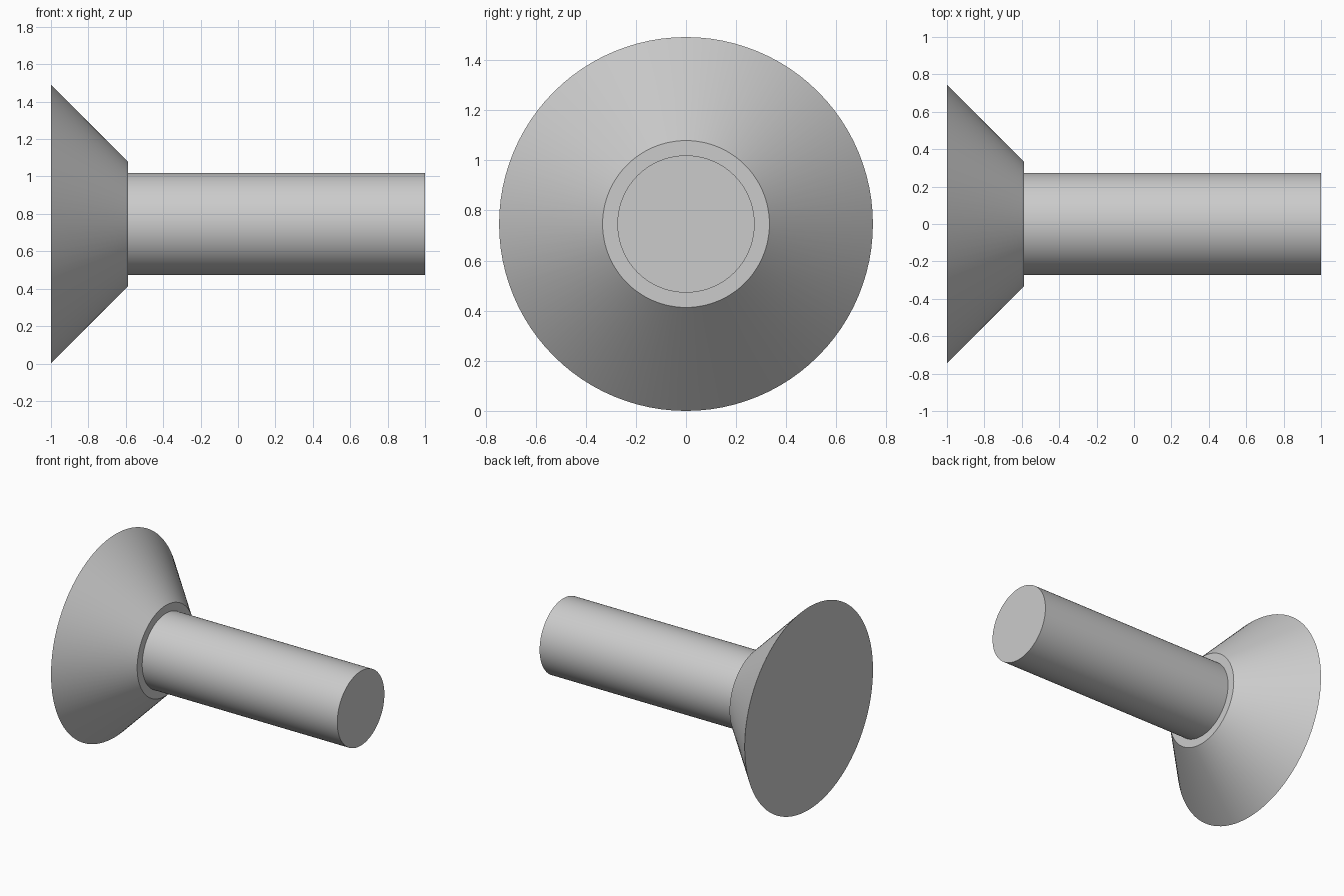
import bpy, bmesh, math
from mathutils import Vector, Matrix

cube = bpy.data.objects.get("Cube")
if cube:
    bpy.data.objects.remove(cube, do_unlink=True)

SIDES = 96
AXIS_Z = 0.746  # height of the rivet's axis

# Plain grey metal
grey = bpy.data.materials.new("grey_metal")
grey.use_nodes = True
colour = (0.6, 0.6, 0.6, 1)
grey.diffuse_color = colour
grey.node_tree.nodes["Principled BSDF"].inputs["Base Color"].default_value = colour


def lathe_x(name, profile):
    """Revolve (x, radius) points around the x axis into a closed solid."""
    bm = bmesh.new()
    verts = [bm.verts.new((x, 0, r)) for x, r in profile]
    edges = [bm.edges.new(pair) for pair in zip(verts, verts[1:])]
    bmesh.ops.spin(bm, geom=verts + edges, cent=(0, 0, 0), axis=(1, 0, 0),
                   angle=math.tau, steps=SIDES, use_merge=True)
    bmesh.ops.remove_doubles(bm, verts=bm.verts, dist=1e-4)
    # Flat end caps
    bmesh.ops.holes_fill(bm, edges=[e for e in bm.edges if e.is_boundary], sides=0)
    bmesh.ops.recalc_face_normals(bm, faces=bm.faces)
    mesh = bpy.data.meshes.new(name)
    bm.to_mesh(mesh)
    bm.free()
    mesh.materials.append(grey)
    obj = bpy.data.objects.new(name, mesh)
    obj.location.z = AXIS_Z
    bpy.context.collection.objects.link(obj)
    bpy.ops.object.select_all(action='DESELECT')
    obj.select_set(True)
    bpy.context.view_layer.objects.active = obj
    bpy.ops.object.shade_smooth_by_angle(angle=math.radians(30))
    return obj


# Conical head, narrow shoulder and straight shank in one solid
lathe_x("countersunk_rivet", [(-1, 0.746), (-0.588, 0.333), (-0.588, 0.274), (1, 0.274)])
